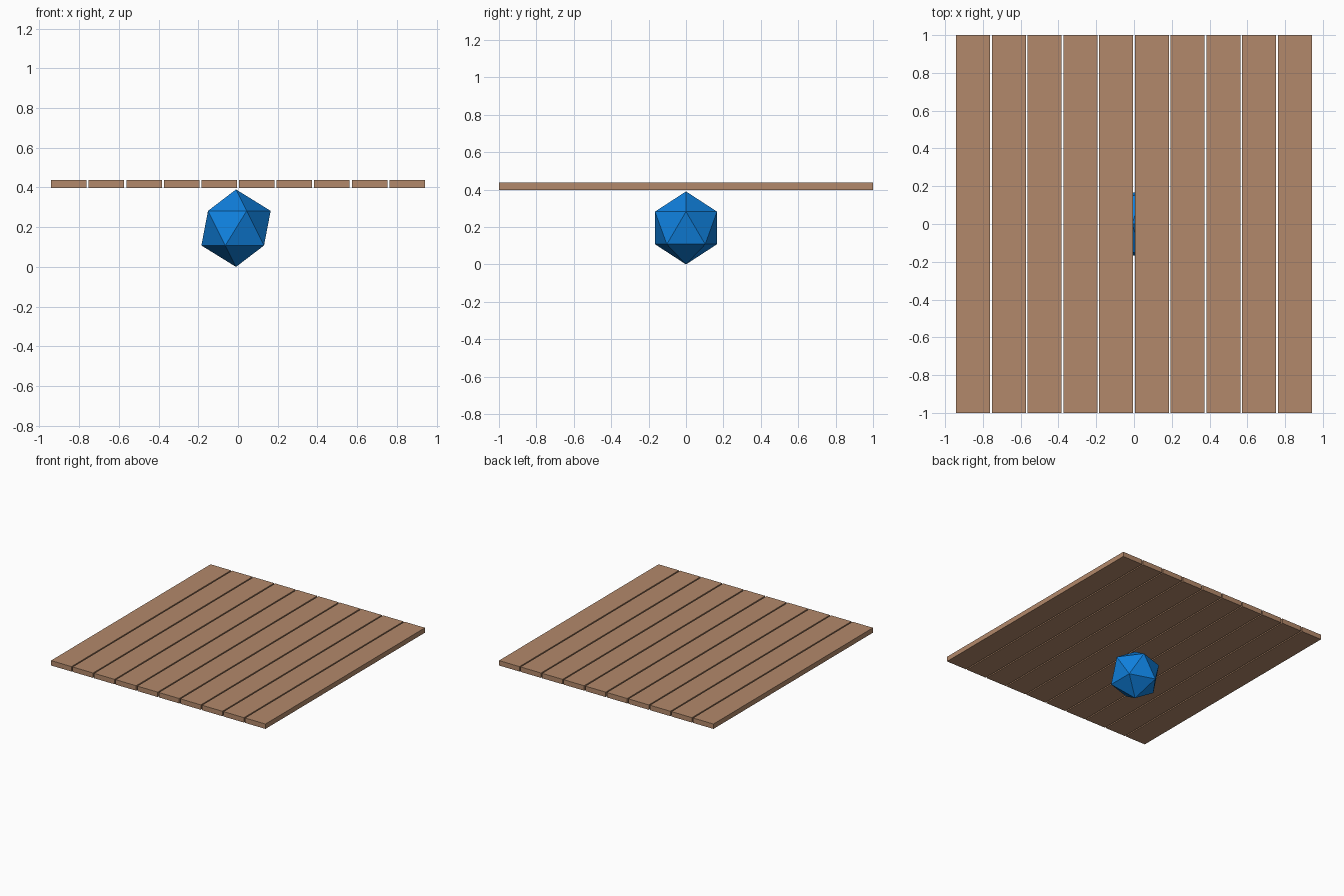
import bpy

if "Cube" in bpy.data.objects:
    bpy.data.objects.remove(bpy.data.objects["Cube"])

def material(name, rgb):
    m = bpy.data.materials.new(name)
    m.diffuse_color = (*rgb, 1)
    m.use_nodes = True
    m.node_tree.nodes["Principled BSDF"].inputs["Base Color"].default_value = m.diffuse_color
    return m

wood = material("wood brown", (0.45, 0.25, 0.145))
blue = material("bright blue", (0.005, 0.22, 0.74))

# Ten long planks side by side with narrow gaps
COUNT, WIDTH, PITCH = 10, 0.179, 0.1893
BOTTOM, THICK = 0.398, 0.039
for i in range(COUNT):
    x = (i - (COUNT - 1) / 2) * PITCH
    bpy.ops.mesh.primitive_cube_add(size=1, location=(x, 0, BOTTOM + THICK / 2))
    plank = bpy.context.object
    plank.name = f"plank_{i + 1}"
    plank.scale = (WIDTH, 2, THICK)
    plank.data.materials.append(wood)

# Faceted ball under the planks, standing on one point
R = 0.195
bpy.ops.mesh.primitive_ico_sphere_add(subdivisions=1, radius=R, location=(-0.01, 0, R))
ball = bpy.context.object
ball.name = "faceted_ball"
ball.data.materials.append(blue)
